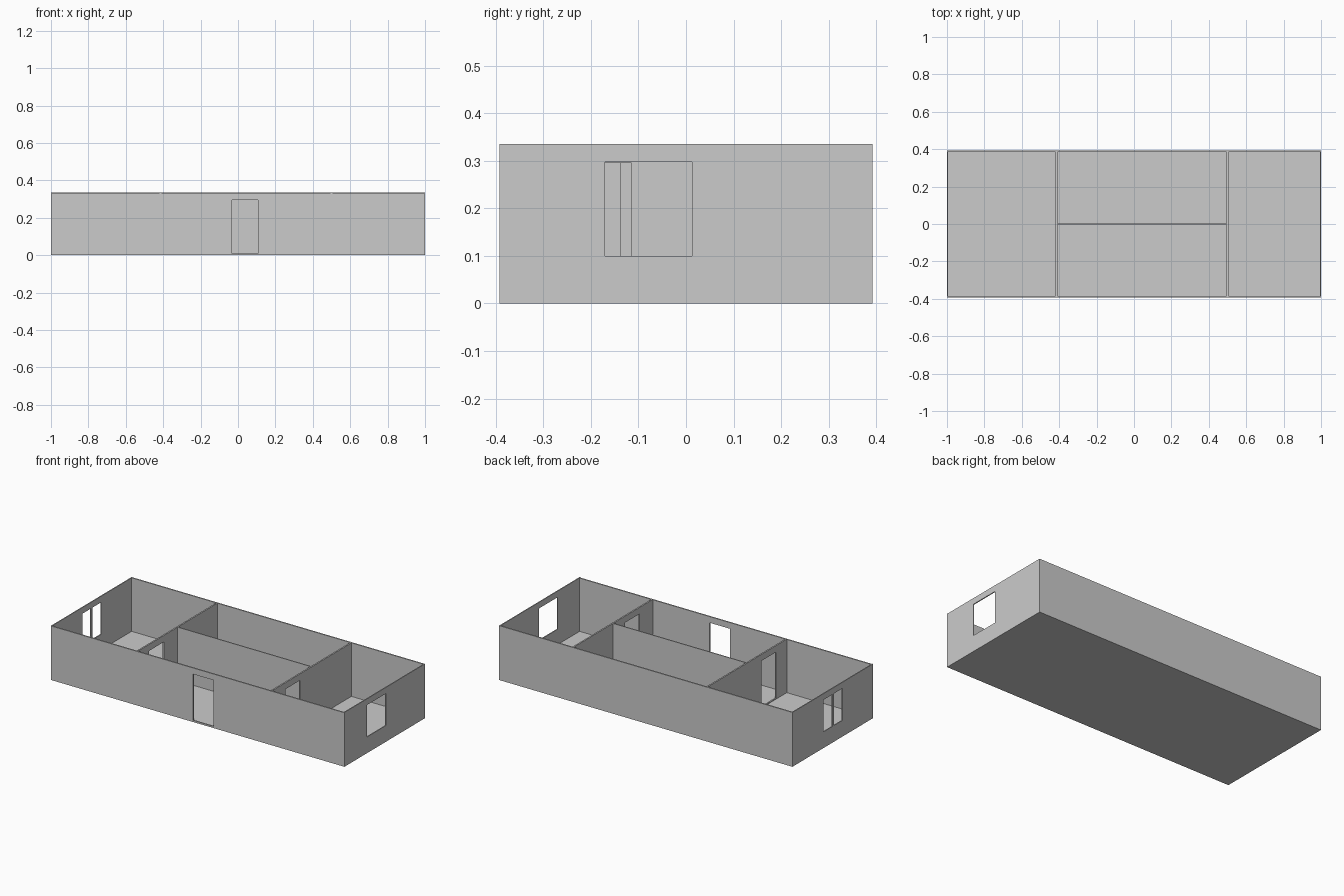
import bpy
import bmesh

if "Cube" in bpy.data.objects:
    bpy.data.objects.remove(bpy.data.objects["Cube"])

X, Y, H = 1.0, 0.392, 0.335   # half length, half width, wall height
TX, TY, TP = 0.006, 0.008, 0.009   # end, long and partition wall thickness
FLOOR = 0.005


def box(name, x, y, z):
    """Box from (min, max) ranges on each axis."""
    bm = bmesh.new()
    bmesh.ops.create_cube(bm, size=1)
    for v in bm.verts:
        v.co = [r[0] if c < 0 else r[1] for c, r in zip(v.co, (x, y, z))]
    mesh = bpy.data.meshes.new(name)
    bm.to_mesh(mesh)
    bm.free()
    obj = bpy.data.objects.new(name, mesh)
    bpy.context.collection.objects.link(obj)
    return obj


def cut(wall, name, x, y, z):
    """Cut a rectangular opening through a wall."""
    cutter = box(name + "_cutter", x, y, z)
    cutter.hide_render = True
    cutter.hide_viewport = True
    cutter.display_type = 'WIRE'
    mod = wall.modifiers.new(name, 'BOOLEAN')
    mod.operation = 'DIFFERENCE'
    mod.solver = 'EXACT'
    mod.object = cutter


DOOR_Z = (0.01, 0.295)
WINDOW_Z = (0.1, 0.297)
inner_y = (-Y + TY, Y - TY)

# Floor slab inside the walls
box("floor", (-X + TX, X - TX), inner_y, (0, FLOOR))

# Long walls, with the entrance in the front one
front = box("front_wall", (-X + TX, X - TX), (-Y, -Y + TY), (0, H - 0.002))
cut(front, "entrance", (-0.032, 0.108), (-Y - 0.05, -Y + 0.05), DOOR_Z)
box("back_wall", (-X + TX, X - TX), (Y - TY, Y), (0, H))

# End walls: a single window on the right, a pair split by a mullion on the left
right = box("right_wall", (X - TX, X), (-Y, Y), (0, H))
cut(right, "right_window", (X - 0.05, X + 0.05), (-0.17, 0.013), WINDOW_Z)
left = box("left_wall", (-X, -X + TX), (-Y, Y), (0, H))
for i, span in enumerate([(-0.096, -0.011), (0.003, 0.088)]):
    cut(left, f"left_window_{i}", (-X - 0.05, -X + 0.05), span, WINDOW_Z)

# Cross partitions with doorways
for name, x, door_y in [("left_partition", -0.414, (-0.28, -0.138)),
                        ("right_partition", 0.5, (-0.256, -0.115))]:
    part = box(name, (x - TP / 2, x + TP / 2), inner_y, (FLOOR, H))
    cut(part, name + "_door", (x - 0.05, x + 0.05), door_y, DOOR_Z)

# Middle partition between the two central rooms
box("middle_partition", (-0.414 + TP / 2, 0.5 - TP / 2), (-0.003, 0.003), (FLOOR, H))
